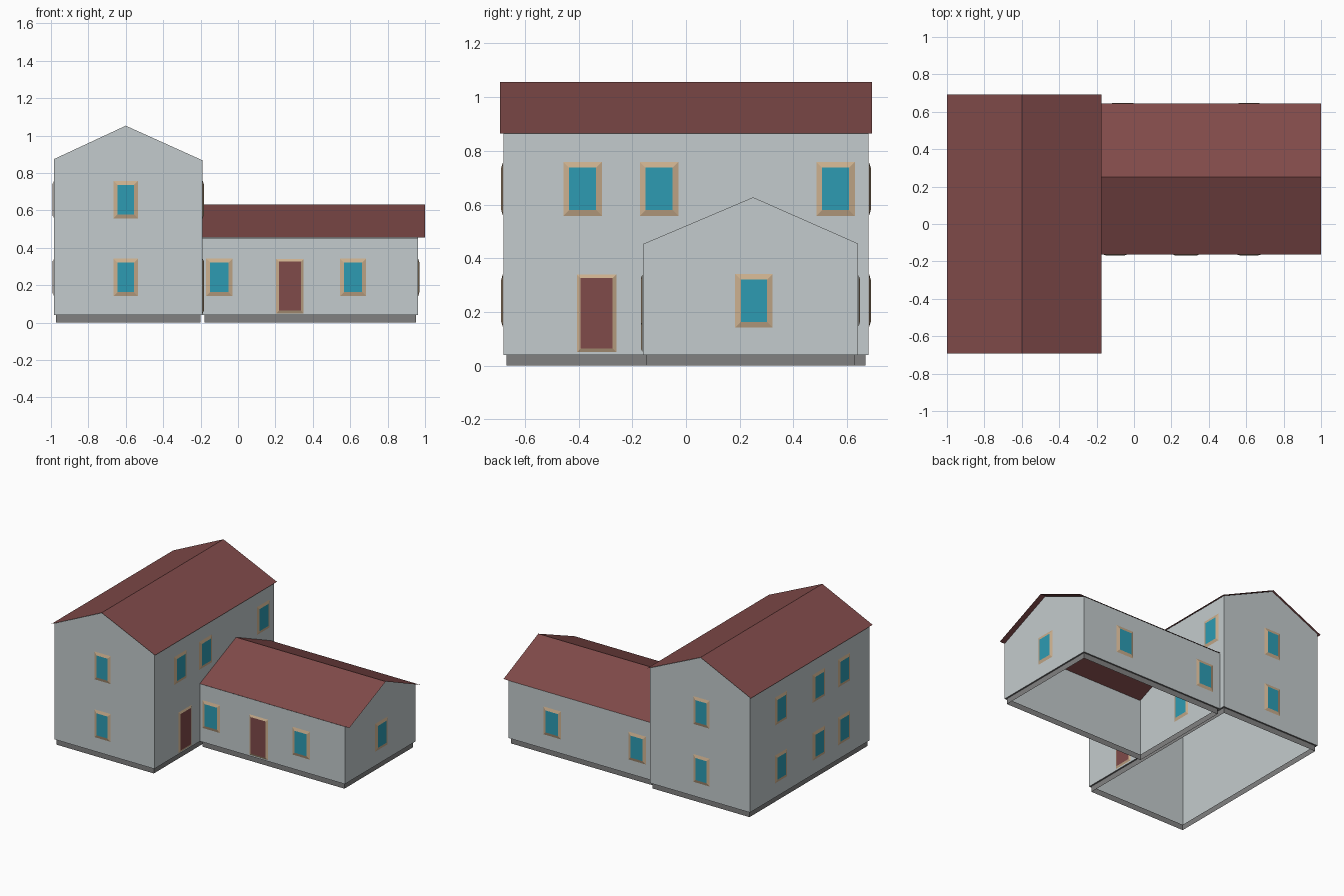
import bpy
from mathutils import Vector

if "Cube" in bpy.data.objects:
    bpy.data.objects.remove(bpy.data.objects["Cube"])


def material(name, rgb):
    m = bpy.data.materials.new(name)
    m.diffuse_color = (*rgb, 1)
    m.use_nodes = True
    m.node_tree.nodes["Principled BSDF"].inputs["Base Color"].default_value = m.diffuse_color
    return m


WALL = material("pale grey wall", (0.55, 0.60, 0.61))
ROOF = material("red brown", (0.216, 0.069, 0.067))
GLASS = material("blue glass", (0.026, 0.33, 0.45))
TRIM = material("tan trim", (0.60, 0.43, 0.27))
STONE = material("grey stone", (0.22, 0.22, 0.22))


def build(name, verts, faces, mats, face_mats=None):
    me = bpy.data.meshes.new(name)
    me.from_pydata(verts, [], faces)
    for m in mats:
        me.materials.append(m)
    for i, idx in enumerate(face_mats or []):
        me.polygons[i].material_index = idx
    ob = bpy.data.objects.new(name, me)
    bpy.context.collection.objects.link(ob)
    return ob


def extrude_profile(name, profile, a, b, along_x, mat, strips, caps):
    """Sweep a cross-section from a to b; strips = profile edges kept."""
    n = len(profile)

    def place(t, p):
        return (t, p[0], p[1]) if along_x else (p[0], t, p[1])
    verts = [place(t, p) for t in (a, b) for p in profile]
    faces = [(i, (i + 1) % n, (i + 1) % n + n, i + n) for i in strips]
    if "a" in caps:
        faces.append(tuple(reversed(range(n))))
    if "b" in caps:
        faces.append(tuple(range(n, 2 * n)))
    if not along_x:                       # keep normals outward
        faces = [tuple(reversed(f)) for f in faces]
    return build(name, verts, faces, [mat])


def plinth(name, x0, x1, y0, y1, top=0.04, inset=0.011):
    """Open stone ring with a narrow ledge under the wall."""
    def ring(d, z):
        return [(x0 + d, y0 + d, z), (x1 - d, y0 + d, z),
                (x1 - d, y1 - d, z), (x0 + d, y1 - d, z)]
    verts = ring(inset, 0) + ring(inset, top) + ring(0, top)
    faces = []
    for k in (0, 4):
        for i in range(4):
            j = (i + 1) % 4
            faces.append((k + i, k + j, k + 4 + j, k + 4 + i))
    build(name, verts, faces, [STONE])


def opening(name, centre, normal, w, h, panel, border=0.021, depth=0.008):
    """Raised bevelled frame around a flat panel."""
    c, n, up = Vector(centre), Vector(normal), Vector((0, 0, 1))
    side = up.cross(n)

    def rect(d, out):
        return [c + side * (sx * (w / 2 - d)) + up * (sz * (h / 2 - d)) + n * out
                for sx, sz in ((-1, -1), (1, -1), (1, 1), (-1, 1))]
    verts = rect(0, 0.0015) + rect(border, depth)
    faces = [(i, (i + 1) % 4, (i + 1) % 4 + 4, i + 4) for i in range(4)]
    build(name, verts, faces + [(4, 5, 6, 7)], [TRIM, panel], [0, 0, 0, 0, 1])


# Tall block: walls, roof, plinth
X0, X1, Y = -0.985, -0.19, 0.68
extrude_profile("tall_walls",
                [(X0, 0.04), (X1, 0.04), (X1, 0.868), (-0.6, 1.053), (X0, 0.874)],
                -Y, Y, False, WALL, [1, 4], "ab")
extrude_profile("tall_roof", [(-0.175, 0.865), (-0.6, 1.057), (-1.0, 0.87)],
                -0.692, 0.692, False, ROOF, [0, 1], "")
plinth("tall_plinth", X0, X1, -Y, Y)

# Low wing: walls, roof, plinth
WX, WY0, WY1 = 0.962, -0.16, 0.64
extrude_profile("wing_walls",
                [(WY0, 0.04), (WY1, 0.04), (WY1, 0.455), (0.25, 0.627), (WY0, 0.453)],
                X1, WX, True, WALL, [1, 4], "b")
extrude_profile("wing_roof", [(0.645, 0.456), (0.25, 0.631), (-0.163, 0.455)],
                X1, 1.0, True, ROOF, [0, 1], "")
plinth("wing_plinth", X1, WX, WY0, WY1)

FRONT, BACK, LEFT, RIGHT = (0, -1, 0), (0, 1, 0), (-1, 0, 0), (1, 0, 0)
LOW, HIGH = 0.242, 0.658

# Tall block windows: gables and left side on both floors
for floor, z in (("lower", LOW), ("upper", HIGH)):
    opening(f"{floor}_front_window", (-0.6, -Y, z), FRONT, 0.13, 0.2, GLASS)
    opening(f"{floor}_back_window", (-0.6, Y, z), BACK, 0.13, 0.2, GLASS)
    for y in (-0.385, -0.1, 0.33):
        opening(f"{floor}_left_window", (X0, y, z), LEFT, 0.14, 0.2, GLASS)
for y in (-0.385, -0.1, 0.557):
    opening("upper_right_window", (X1, y, HIGH), RIGHT, 0.143, 0.2, GLASS)

# Wing windows: front, back and both ends
for x in (-0.1, 0.615):
    opening("wing_front_window", (x, WY0, LOW), FRONT, 0.14, 0.2, GLASS)
for x in (-0.06, 0.615):
    opening("wing_back_window", (x, WY1, LOW), BACK, 0.14, 0.2, GLASS)
for x in (X1, WX):
    opening("wing_end_window", (x, 0.253, LOW), RIGHT, 0.14, 0.2, GLASS)

# Doors
opening("tall_door", (X1, -0.333, 0.195), RIGHT, 0.147, 0.29, ROOF, 0.014)
opening("wing_door", (0.278, WY0, 0.195), FRONT, 0.147, 0.29, ROOF, 0.014)
